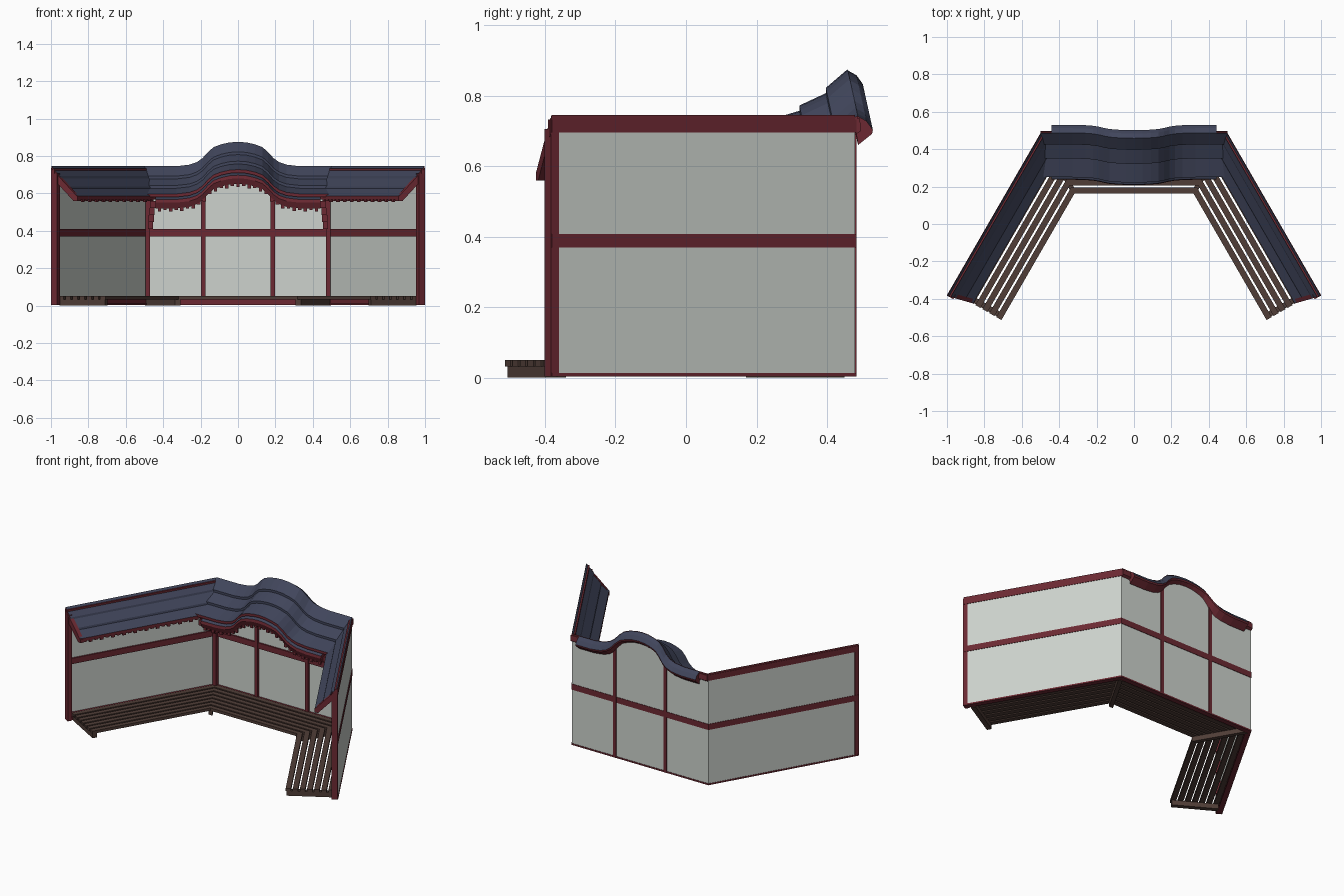
import bpy, bmesh

if "Cube" in bpy.data.objects:
    bpy.data.objects.remove(bpy.data.objects["Cube"])


def mat(name, rgb):
    m = bpy.data.materials.new(name)
    m.diffuse_color = (*rgb, 1)
    m.use_nodes = True
    m.node_tree.nodes["Principled BSDF"].inputs["Base Color"].default_value = m.diffuse_color
    return m


RED = mat("dark red paint", (0.15, 0.022, 0.032))
BLUE = mat("slate blue roof", (0.052, 0.06, 0.105))
PANEL = mat("pale grey panel", (0.61, 0.65, 0.61))
WOOD = mat("brown wood", (0.08, 0.047, 0.038))


def loft(name, stations, profile, mats, blue_edges=0):
    """Sweep a closed profile through station functions; first edges may be blue."""
    bm = bmesh.new()
    rings = [[bm.verts.new(st(a, z)) for a, z in profile] for st in stations]
    n = len(profile)
    for r0, r1 in zip(rings, rings[1:]):
        for i in range(n):
            j = (i + 1) % n
            f = bm.faces.new((r0[i], r0[j], r1[j], r1[i]))
            f.material_index = 1 if i < blue_edges else 0
    bm.faces.new(rings[0])
    bm.faces.new(rings[-1])
    bmesh.ops.recalc_face_normals(bm, faces=bm.faces)
    me = bpy.data.meshes.new(name)
    bm.to_mesh(me)
    bm.free()
    for m in mats:
        me.materials.append(m)
    ob = bpy.data.objects.new(name, me)
    bpy.context.collection.objects.link(ob)
    return ob


# Stations: the plan is three walls; d is the distance inward from the outer wall line
def corner(s):
    return lambda d, z: (s * (0.5 - 0.577 * d), 0.48 - d, z)


def side(s, t, skew=0.0):
    def f(d, z):
        u = t - skew * d
        return (s * (0.5 + 0.5 * u - 0.866 * d), 0.48 - 0.866 * u - 0.5 * d, z)
    return f


def straight(x):
    return lambda y, z: (x, y, z)


# Raised curve in the middle of the rear roof
CURVE = [(0, .13), (.045, .127), (.09, .117), (.13, .102), (.16, .076), (.19, .043),
         (.22, .022), (.26, .008), (.33, 0), (.44, 0), (.5, 0)]


def rise(x):
    x = abs(x)
    for (x0, h0), (x1, h1) in zip(CURVE, CURVE[1:]):
        if x <= x1:
            return h0 + (h1 - h0) * (x - x0) / (x1 - x0)
    return 0.0


def arched(x, lean=0.22):
    h = rise(x)
    return lambda y, z: (x, y - lean * h, z + (h if z > 0.45 else 0))


def arch_path(limit, lean=0.22):
    xs = [c[0] for c in CURVE if c[0] <= limit]
    return [arched(x, lean) for x in [-x for x in reversed(xs[1:])] + xs]


def rect(a0, a1, z0, z1):
    return [(a0, z0), (a1, z0), (a1, z1), (a0, z1)]


def box(name, x0, x1, y0, y1, z0, z1, m):
    return loft(name, [straight(x0), straight(x1)], rect(y0, y1, z0, z1), [m])


L = 0.995
PATH = [side(-1, L), corner(-1), corner(1), side(1, L)]

# Rear wall panel follows the curved roof
loft("rear_panel", arch_path(0.5, 0), rect(0.468, 0.48, 0.012, 0.705), [PANEL])

# Rails running round all three walls
loft("middle_rail", PATH, rect(-0.003, 0.022, 0.37, 0.408), [RED])
loft("base_rail", PATH, rect(-0.003, 0.03, 0.004, 0.014), [RED])
loft("skirting", PATH, rect(0.014, 0.024, 0.004, 0.05), [RED])

# Curved main roof: three overlapping courses with a red eave
loft("rear_roof", arch_path(0.5),
     [(.487, .745), (.425, .692), (.425, .677), (.35, .642), (.35, .627), (.25, .597),
      (.25, .58), (.35, .61), (.425, .66), (.487, .72)], [RED, BLUE], 5)
# Small lower roof under the front eave
loft("front_lower_eave", arch_path(0.44),
     [(.30, .59), (.24, .567), (.237, .55), (.25, .52), (.262, .52), (.30, .56)],
     [RED, BLUE], 1)
# Matching eave behind the ridge
loft("back_eave", arch_path(0.44),
     [(.487, .742), (.512, .728), (.53, .703), (.528, .692), (.488, .66), (.482, .70)],
     [RED, BLUE], 2)
loft("back_eave_batten", arch_path(0.5),
     [(.478, .735), (.493, .735), (.497, .70), (.482, .69)], [RED])

# Rear wall uprights
for s in (-1, 1):
    x = s * 0.185
    box("rear_mullion", x - 0.012, x + 0.012, 0.452, 0.484, 0.004, 0.70 + rise(x), RED)
    x = s * 0.483
    box("corner_post", x - 0.012, x + 0.012, 0.44, 0.472, 0.004, 0.68, RED)
    # Stepped bracket carrying the rear eave
    for k in range(4):
        x = s * (0.468 - 0.004 * k)
        box("eave_bracket", x - 0.014, x + 0.014, 0.41 - 0.05 * k, 0.47,
            0.41 + 0.037 * k, 0.447 + 0.037 * k, RED)

# Side walls, side roofs and end posts
for s in (-1, 1):
    wall = [corner(s), side(s, L)]
    loft("side_panel", wall, rect(0, 0.012, 0.012, 0.70), [PANEL])
    loft("side_top_rail", wall, rect(-0.003, 0.02, 0.695, 0.733), [RED])
    loft("end_post", [side(s, L - 0.025), side(s, L + 0.002)],
         rect(-0.001, 0.037, 0.004, 0.705), [RED])
    loft("side_roof", [corner(s), side(s, L, 0.25)],
         [(0, .745), (.045, .692), (.048, .68), (.09, .637), (.093, .625), (.14, .587),
          (.14, .567), (.093, .60), (.045, .655), (0, .71)], [RED, BLUE], 5)
    # Red board closing the roof end
    loft("roof_end_board", [side(s, L - 0.02, 0.25), side(s, L + 0.004, 0.25)],
         [(0, .735), (.142, .582), (.142, .56), (.12, .56), (0, .69)], [RED])
    # Carved fringe below the side eave
    for k in range(22):
        t = 0.14 + k * 0.037
        loft("side_fringe_tooth", [side(s, t), side(s, t + 0.022)],
             rect(0.128, 0.138, 0.553 + 0.007 * (k % 2), 0.58), [RED])

# Carved fringe below the rear eave
for k in range(-14, 15):
    x = k * 0.03
    h = rise(x)
    box("rear_fringe_tooth", x - 0.009, x + 0.009, 0.25 - 0.22 * h, 0.262 - 0.22 * h,
        0.503 + 0.008 * (k % 2) + h, 0.53 + h, RED)

# Slatted bench, mitred at the corners
T = 0.965
BENCH = [side(-1, T), corner(-1), corner(1), side(1, T)]
for k in range(7):
    d = 0.026 + k * 0.043
    loft("bench_slat", BENCH, rect(d, d + 0.032, 0.032, 0.05), [WOOD])

# Bench bearers at the ends and at the mitres
for s in (-1, 1):
    loft("bench_end_bearer", [side(s, T - 0.035), side(s, T - 0.005)],
         rect(0.03, 0.31, 0, 0.032), [WOOD])

    def shifted(dx, c=corner(s)):
        def f(d, z):
            x, y, zz = c(d, z)
            return (x + dx, y, zz)
        return f
    loft("bench_corner_bearer", [shifted(-0.015), shifted(0.015)],
         rect(0.03, 0.31, 0, 0.032), [WOOD])
